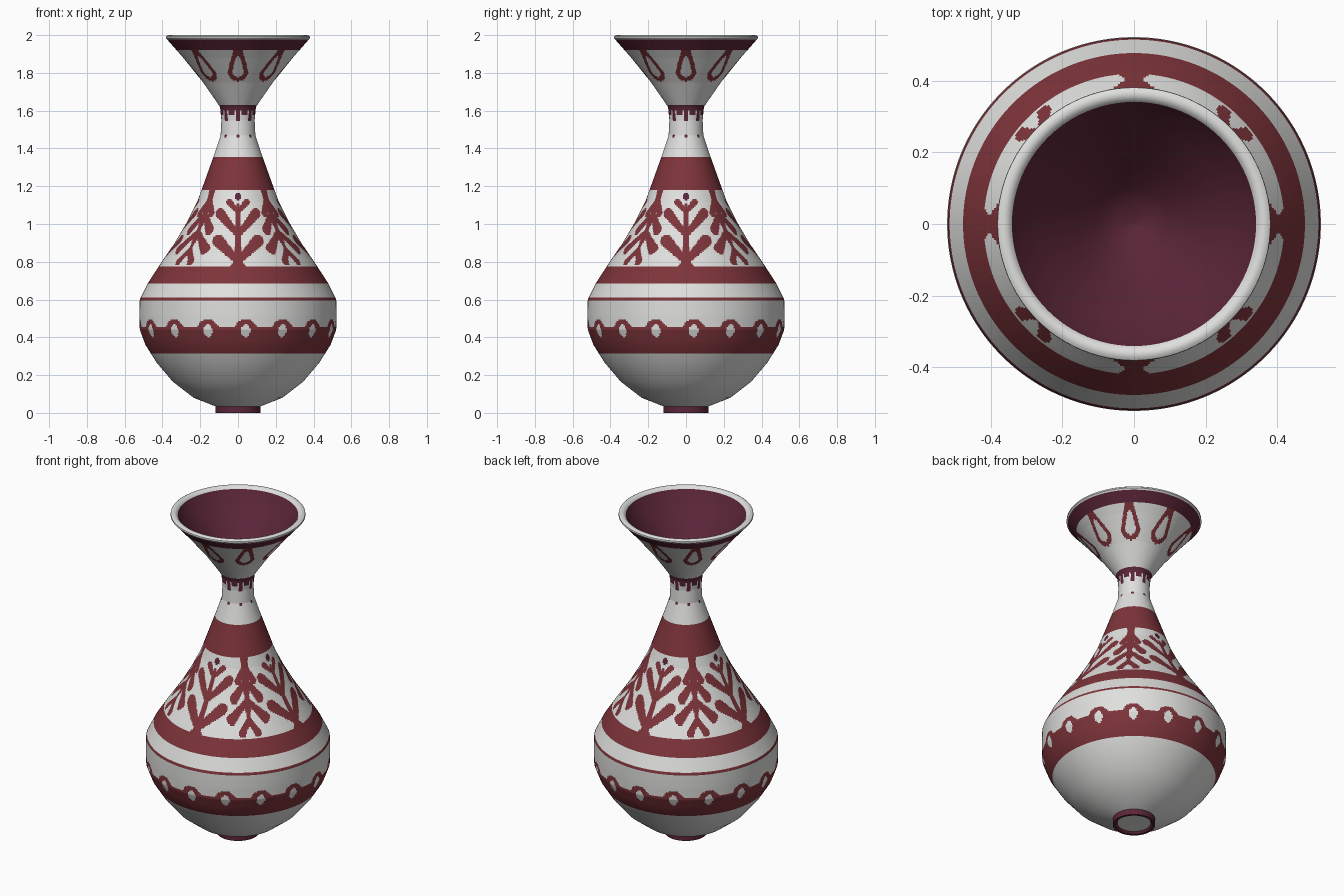
import bpy, math

if "Cube" in bpy.data.objects:
    bpy.data.objects.remove(bpy.data.objects["Cube"])

Q = math.pi / 4


def material(name, c):
    m = bpy.data.materials.new(name)
    m.diffuse_color = (*c, 1)
    m.use_nodes = True
    m.node_tree.nodes["Principled BSDF"].inputs["Base Color"].default_value = m.diffuse_color
    return m


WHITE, RED, PURPLE = 0, 1, 2
mats = [material("glazed white", (0.74, 0.74, 0.73)),
        material("brick red", (0.205, 0.034, 0.042)),
        material("dark plum", (0.105, 0.019, 0.040))]


def club(p, a, b, ra, rb):
    """Inside test for a tapered rounded stroke from a to b."""
    dx, dz = b[0] - a[0], b[1] - a[1]
    t = ((p[0] - a[0]) * dx + (p[1] - a[1]) * dz) / (dx * dx + dz * dz)
    t = max(0, min(1, t))
    return math.hypot(p[0] - a[0] - t * dx, p[1] - a[1] - t * dz) < ra + (rb - ra) * t


def lathe(name, profile, sides, paint):
    """Revolve (radius, height) rows; paint(angle, radius, height) picks the colour."""
    verts = [(r * math.sin(2 * math.pi * i / sides), -r * math.cos(2 * math.pi * i / sides), z)
             for r, z in profile for i in range(sides)]
    faces, idx = [], []
    for j in range(len(profile) - 1):
        (r0, z0), (r1, z1) = profile[j], profile[j + 1]
        for i in range(sides):
            k = (i + 1) % sides
            faces.append((j * sides + i, j * sides + k, (j + 1) * sides + k, (j + 1) * sides + i))
            idx.append(paint(2 * math.pi * (i + 0.5) / sides, (r0 + r1) / 2, (z0 + z1) / 2))
    me = bpy.data.meshes.new(name)
    me.from_pydata(verts, [], faces)
    for m in mats:
        me.materials.append(m)
    me.polygons.foreach_set("material_index", idx)
    ob = bpy.data.objects.new(name, me)
    bpy.context.collection.objects.link(ob)
    bpy.ops.object.select_all(action='DESELECT')
    ob.select_set(True)
    bpy.context.view_layer.objects.active = ob
    bpy.ops.object.shade_smooth_by_angle(angle=math.radians(40))
    return ob


# Outer silhouette, foot to lip
outline = [(.12, .035), (.235, .08), (.345, .165), (.43, .265), (.49, .36), (.52, .44), (.522, .52),
           (.52, .60), (.475, .69), (.41, .79), (.335, .90), (.27, 1.01), (.215, 1.12),
           (.175, 1.23), (.125, 1.37), (.092, 1.47), (.088, 1.55), (.095, 1.62), (.185, 1.75),
           (.29, 1.88), (.375, 1.977)]


def radius(z):
    for (r0, z0), (r1, z1) in zip(outline, outline[1:]):
        if z <= z1:
            return r0 + (r1 - r0) * (z - z0) / (z1 - z0)
    return outline[-1][0]


# Band edges, plus fine rows where there is painted detail
heights = {z for _, z in outline} | {.315, .595, .61, .685, .775, 1.18, 1.355, 1.60, 1.63, 1.922}
for lo, hi in ((.39, .51), (.775, 1.18), (1.45, 1.60), (1.735, 1.922)):
    n = round((hi - lo) / .008)
    heights |= {round(lo + (hi - lo) * i / n, 4) for i in range(n + 1)}
body_profile = [(radius(z), z) for z in sorted(heights)]

# Sprig strokes: start, tip, start width, tip width (mirrored left and right)
rising = [((0, .76), (0, 1.10), .020, .009), ((0, .76), (0, .80), .06, .018),
          ((0, .80), (.105, .91), .016, .034), ((0, .94), (.095, 1.055), .013, .028),
          ((0, 1.06), (.045, 1.115), .008, .018)]
hanging = [((0, 1.19), (0, .84), .022, .012), ((0, 1.14), (.045, 1.055), .010, .018),
           ((0, 1.06), (.075, .965), .012, .024), ((0, .96), (.10, .865), .012, .026),
           ((0, .87), (.045, .80), .012, .02)]


def local(th, step, off=0):
    """Signed angle to the nearest repeat of a motif."""
    return (th - off + step / 2) % step - step / 2


def paint_body(th, r, z):
    if .315 < z < .51:                                  # scalloped band
        p = (r * local(th, Q / 2, .08), z)
        if math.hypot(p[0] / .024, (z - .435) / .034) < 1:
            return WHITE
        return RED if z < .455 and (z < .42 or abs(p[0]) < .2) or \
            math.hypot(p[0] / .062, (z - .435) / .06) < 1 else WHITE
    if .595 < z < .61 or .685 < z < .775 or 1.18 < z < 1.355:   # plain bands
        return RED
    if .775 < z < 1.18:                                 # alternating sprigs
        a = (abs(r * local(th, 2 * Q)), z)
        b = (abs(r * local(th, 2 * Q, Q)), z)
        if math.hypot(a[0], z - 1.145) < .018:
            return PURPLE
        return RED if any(club(a, *s) for s in rising) or any(club(b, *s) for s in hanging) else WHITE
    u = r * local(th, Q)
    if 1.60 < z < 1.63 or z > 1.922:                    # neck ring and lip band
        return PURPLE
    if 1.45 < z < 1.60:                                 # small drips and dots
        drip = abs(u) < .011 and z > 1.545 or abs(u) > .02 and z > 1.58
        return PURPLE if drip or math.hypot(u, z - 1.465) < .009 else WHITE
    if 1.73 < z:                                        # teardrop loops
        if club((u, z), (0, 1.81), (0, 1.875), .031, .012):
            return WHITE
        return RED if club((u, z), (0, 1.81), (0, 1.925), .055, .022) else WHITE
    return WHITE


lathe("vase_body", body_profile, 384, paint_body)

# Foot ring with a shallow white recess
lathe("foot", [(.0005, .012), (.095, .012), (.105, 0), (.12, 0), (.12, .036)], 64,
      lambda th, r, z: WHITE if r < .1 else PURPLE)

# Rounded white lip
lathe("lip", [(.375, 1.976), (.382, 1.984), (.381, 1.993), (.372, 1.999), (.36, 2.0),
              (.348, 1.995), (.341, 1.985)], 96, lambda th, r, z: WHITE)

# Dark funnel lining
lathe("inner_bowl", [(.341, 1.985), (.325, 1.955), (.26, 1.87), (.17, 1.76), (.10, 1.675),
                     (.05, 1.635), (.0005, 1.625)], 96, lambda th, r, z: PURPLE)
